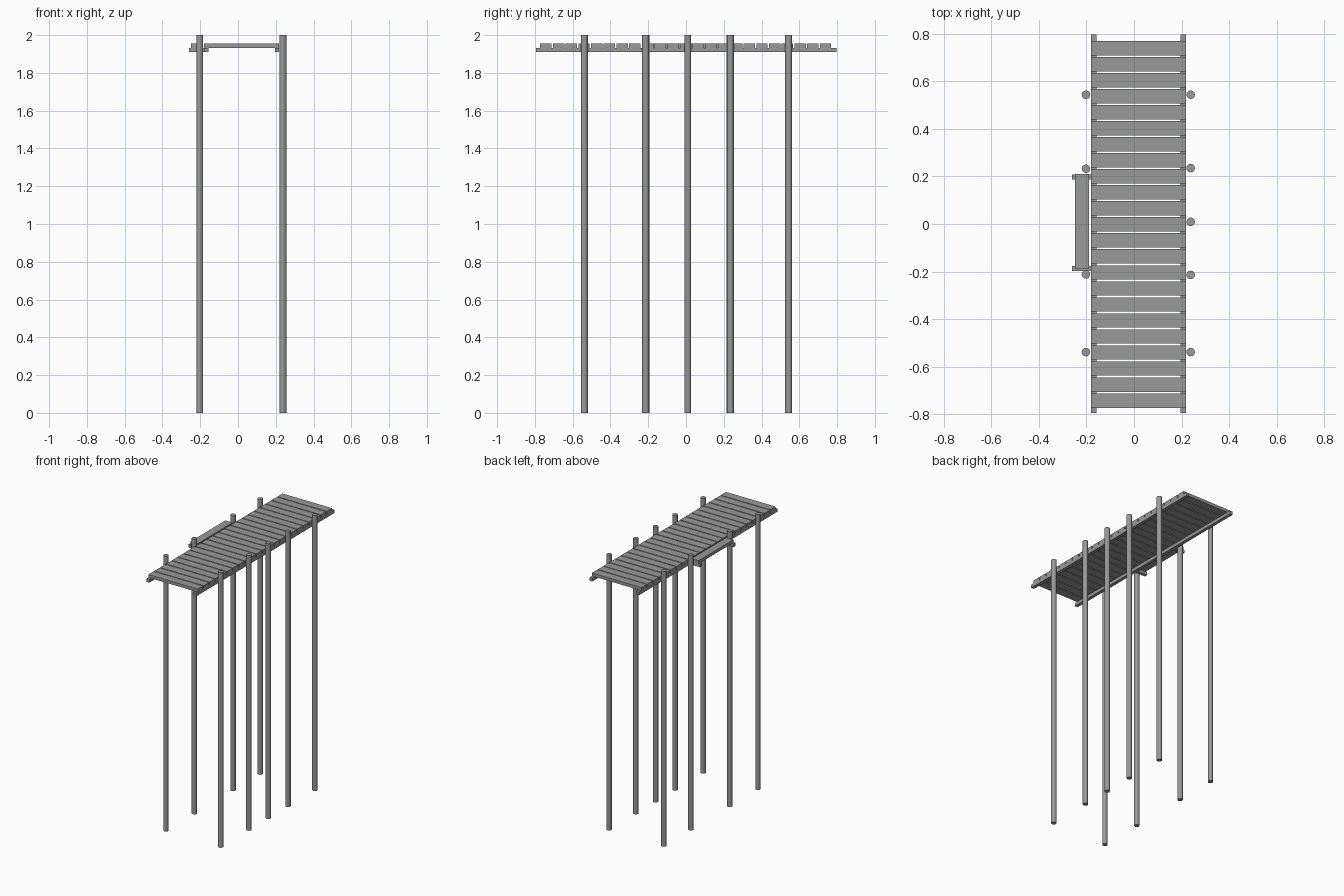
import bpy

# Remove the default cube
cube = bpy.data.objects.get("Cube")
if cube:
    bpy.data.objects.remove(cube, do_unlink=True)

# Single weathered grey
grey = bpy.data.materials.new("weathered_grey")
grey.use_nodes = True
colour = (0.32, 0.32, 0.32, 1)
grey.diffuse_color = colour
grey.node_tree.nodes["Principled BSDF"].inputs["Base Color"].default_value = colour


def box(name, x, y, z):
    """Box spanning the given (low, high) ranges."""
    spans = (x, y, z)
    bpy.ops.mesh.primitive_cube_add(size=1, location=[(a + b) / 2 for a, b in spans])
    ob = bpy.context.object
    ob.name = name
    ob.scale = [b - a for a, b in spans]
    bpy.ops.object.transform_apply(location=False, rotation=False, scale=True)
    ob.data.materials.append(grey)
    return ob


def post(name, x, y):
    bpy.ops.mesh.primitive_cylinder_add(vertices=12, radius=0.018, depth=2, location=(x, y, 1))
    ob = bpy.context.object
    ob.name = name
    ob.data.materials.append(grey)


BEAM_Z = (1.91, 1.933)
PLANK_Z = (1.933, 1.955)

# Long beams under the deck
box("right_beam", (-0.18, -0.157), (-0.793, 0.797), BEAM_Z)
box("left_beam", (0.195, 0.218), (-0.793, 0.797), BEAM_Z)

# Deck planks with narrow gaps
COUNT, START, PITCH, GAP = 23, -0.772, 0.0673, 0.007
for i in range(COUNT):
    y = START + i * PITCH
    box(f"deck_plank_{i + 1}", (-0.18, 0.218), (y, y + PITCH - GAP), PLANK_Z)

# Side step on two short supports
for side, y in (("front", -0.197), ("back", 0.187)):
    box(f"step_support_{side}", (-0.26, -0.18), (y, y + 0.021), BEAM_Z)
box("side_step", (-0.248, -0.19), (-0.19, 0.21), PLANK_Z)

# Tall posts either side of the deck
for side, x, rows in (("right", -0.202, (-0.538, -0.212, 0.232, 0.543)),
                      ("left", 0.238, (-0.538, -0.214, 0.009, 0.235, 0.543))):
    for i, y in enumerate(rows):
        post(f"{side}_post_{i + 1}", x, y)
